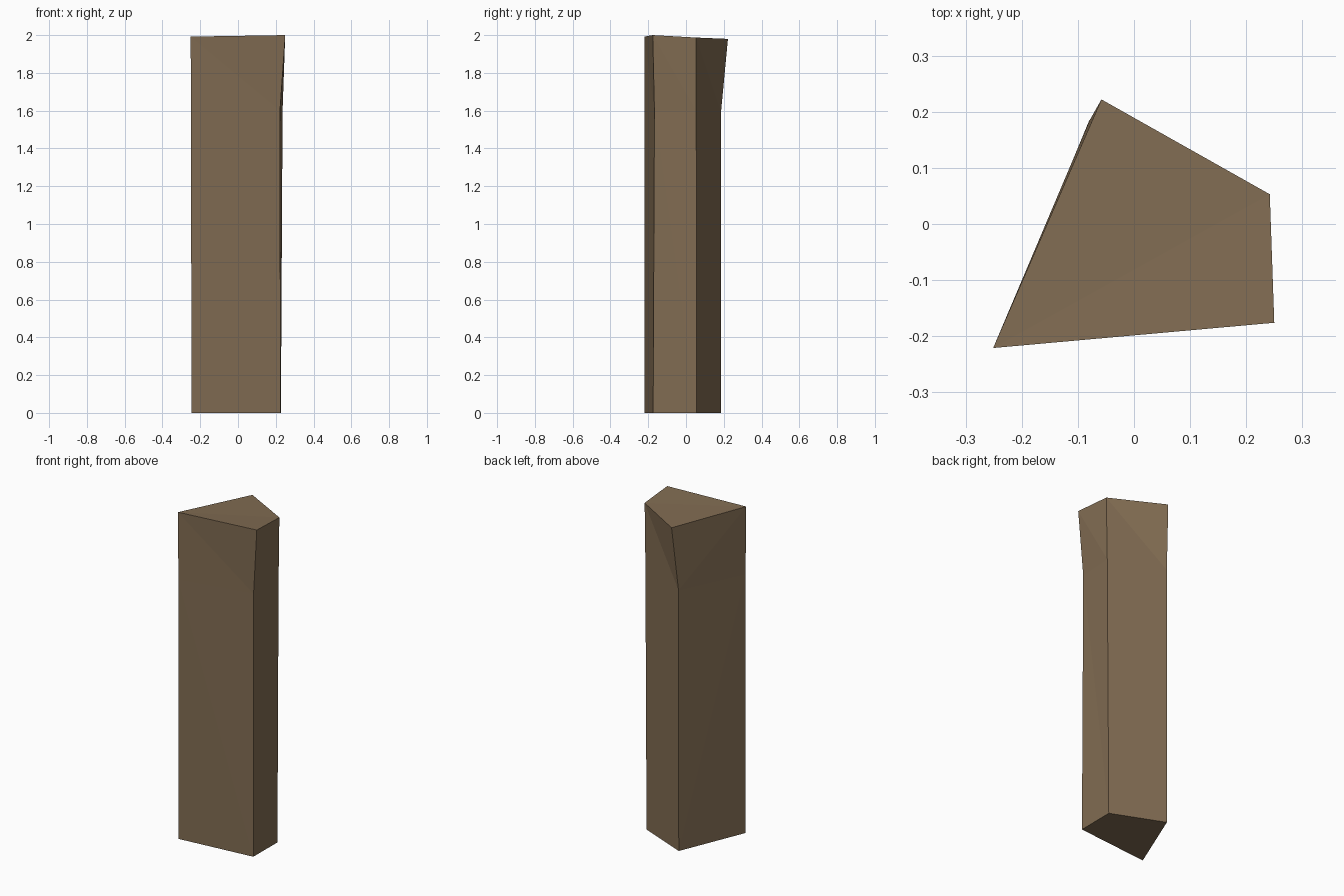
import bpy, bmesh

if "Cube" in bpy.data.objects:
    bpy.data.objects.remove(bpy.data.objects["Cube"])

# Post cross-sections, corners in order: front left, front right, back right, back left
rings = [
    [(-0.247, -0.22, 0), (0.225, -0.174, 0), (0.227, 0.056, 0), (-0.08, 0.184, 0)],
    [(-0.248, -0.22, 1.58), (0.222, -0.167, 1.6), (0.236, 0.054, 1.6), (-0.079, 0.185, 1.59)],
    [(-0.251, -0.221, 1.992), (0.25, -0.176, 2.0), (0.242, 0.053, 1.987), (-0.058, 0.222, 1.98)],
]

bm = bmesh.new()
vs = [[bm.verts.new(p) for p in r] for r in rings]

# Side faces, creased from the upper front-left corner as the wood flares out
for lo, hi in zip(vs, vs[1:]):
    for i in range(4):
        j = (i + 1) % 4
        a, b, c, d = lo[i], lo[j], hi[j], hi[i]
        tris = [(a, b, c), (a, c, d)] if i == 3 else [(a, b, d), (b, c, d)]
        for t in tris:
            bm.faces.new(t)

# Flat foot and slightly folded top
bm.faces.new(reversed(vs[0]))
A, B, C, D = vs[2]
bm.faces.new((A, B, C))
bm.faces.new((A, C, D))
# Face 3 runs back-left to front-left: its crease joins lower back-left to upper front-left
bmesh.ops.recalc_face_normals(bm, faces=bm.faces[:])

mesh = bpy.data.meshes.new("wooden_post")
bm.to_mesh(mesh)
bm.free()
post = bpy.data.objects.new("wooden_post", mesh)
bpy.context.collection.objects.link(post)

# Brown wood colour
wood = bpy.data.materials.new("wood")
wood.diffuse_color = (0.22, 0.15, 0.085, 1)
wood.use_nodes = True
wood.node_tree.nodes["Principled BSDF"].inputs["Base Color"].default_value = wood.diffuse_color
mesh.materials.append(wood)
